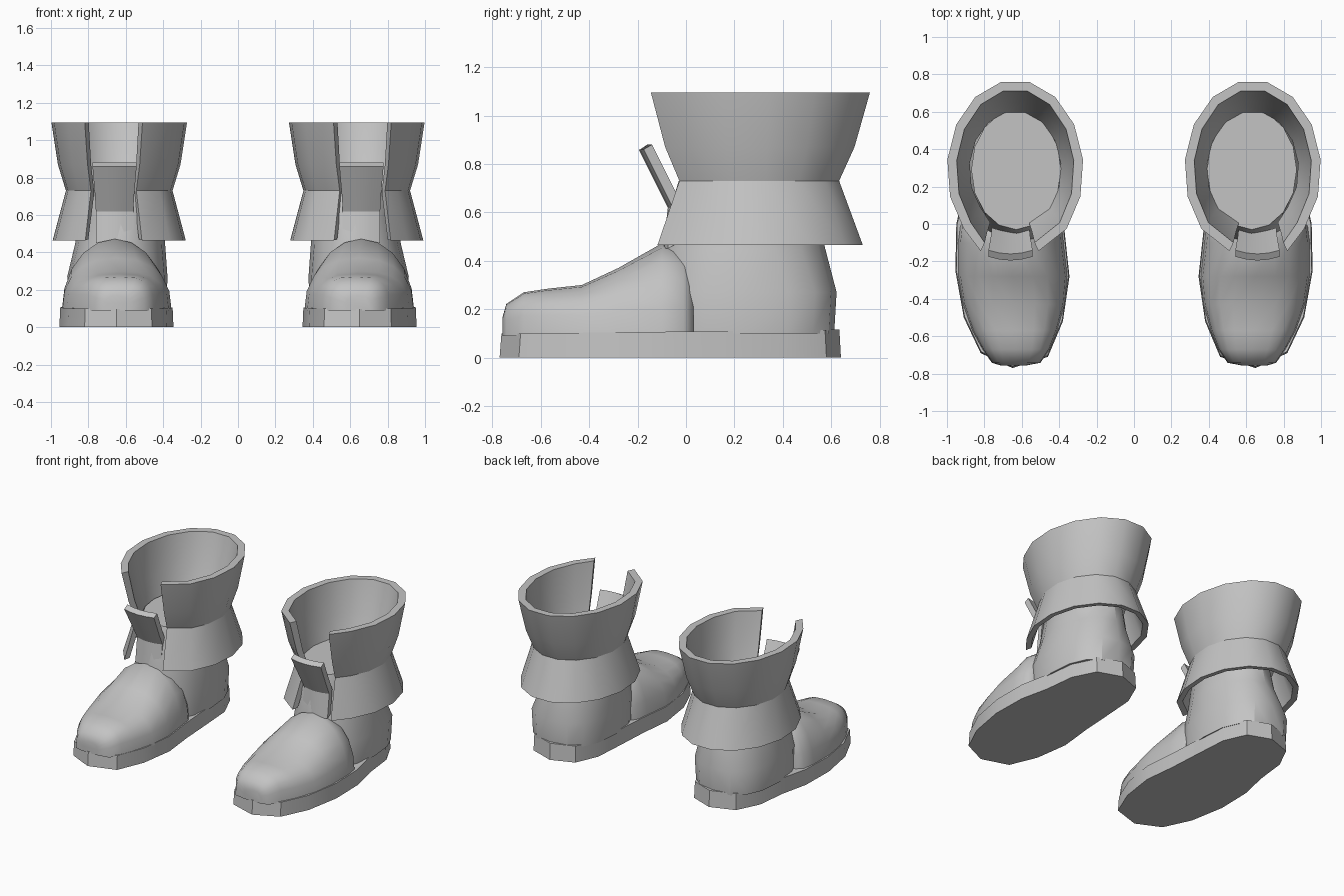
import bpy, bmesh
from math import sin, cos, pi, radians, copysign

cube = bpy.data.objects.get("Cube")
if cube:
    bpy.data.objects.remove(cube)

grey = bpy.data.materials.new("plain_grey")
grey.use_nodes = True
grey.diffuse_color = (0.55, 0.55, 0.55, 1)
grey.node_tree.nodes["Principled BSDF"].inputs["Base Color"].default_value = (0.55, 0.55, 0.55, 1)


def spow(v, p):
    return copysign(abs(v) ** p, v)


def loft(name, side, rings, closed=True, caps=True, wrap=False, angle=30):
    """Skin a list of equal rings; side mirrors the part across x."""
    bm = bmesh.new()
    rows = [[bm.verts.new((side * x, y, z)) for x, y, z in r] for r in rings]
    n = len(rows[0])
    pairs = list(zip(rows, rows[1:]))
    if wrap:
        pairs.append((rows[-1], rows[0]))
    for a, b in pairs:
        for i in range(n if closed else n - 1):
            j = (i + 1) % n
            bm.faces.new((a[i], a[j], b[j], b[i]))
    if caps:
        bm.faces.new(rows[0])
        bm.faces.new(rows[-1])
    bmesh.ops.recalc_face_normals(bm, faces=bm.faces)
    mesh = bpy.data.meshes.new(name)
    bm.to_mesh(mesh)
    bm.free()
    mesh.materials.append(grey)
    obj = bpy.data.objects.new(name, mesh)
    bpy.context.collection.objects.link(obj)
    bpy.ops.object.select_all(action='DESELECT')
    obj.select_set(True)
    bpy.context.view_layer.objects.active = obj
    bpy.ops.object.shade_smooth_by_angle(angle=radians(angle))
    return obj


def oval(cx, rx, front, back, z, power=1.0, n=16):
    cy, ry = (front + back) / 2, (back - front) / 2
    return [(cx + rx * spow(sin(2 * pi * i / n), power),
             cy - ry * spow(cos(2 * pi * i / n), power), z) for i in range(n)]


# Sole outline, toe first, going round the outer side
SOLE = [(.65, -.77), (.82, -.69), (.91, -.5), (.955, -.25), (.95, 0), (.905, .2),
        (.88, .42), (.8, .58), (.63, .64), (.47, .58), (.4, .42), (.385, .2),
        (.37, -.05), (.345, -.28), (.38, -.52), (.46, -.71)]

# Foot sections: y, inner x, outer x, top z, roundness
FOOT = [(-.757, .58, .71, .17, .6), (-.742, .5, .76, .222, .6), (-.67, .45, .81, .27, .65),
        (-.57, .41, .865, .285, .7), (-.43, .37, .915, .3, .75), (-.28, .355, .94, .37, .85),
        (-.1, .375, .942, .472, 1), (-.01, .385, .93, .44, .9), (.03, .41, .89, .4, .9)]

# Ankle rings: centre x, half width, front y, back y, z, roundness
ANKLE = [(.645, .262, -.12, .612, .1, .8), (.645, .268, -.12, .622, .27, .8),
         (.63, .24, -.1, .575, .45, 1), (.625, .222, -.07, .545, .6, 1),
         (.63, .24, -.03, .61, .73, 1)]

# Cuff loop: half width, half depth, z (outside down, then inside up)
CUFF = [(.365, .48, 1.095), (.33, .415, .87), (.287, .35, .73), (.358, .45, .465),
        (.32, .41, .47), (.245, .31, .72), (.285, .37, .87), (.315, .43, 1.095)]

# Tongue rows: half width, y, z
TONGUE = [(.1, -.075, .45), (.1, -.055, .62), (.105, -.1, .71), (.118, -.175, .86)]

for side, word in ((1, "left"), (-1, "right")):
    # Sole, a little thicker at the heel
    loft(word + "_sole", side, [
        [(x, y, 0) for x, y in SOLE],
        [(.65 + (x - .65) * .985, y * .99, .108 + y * .012) for x, y in SOLE]])

    # Foot, arched sections from toe to instep
    arches = []
    for y, x0, x1, top, power in FOOT:
        mid, half = (x0 + x1) / 2, (x1 - x0) / 2
        arches.append([(mid - half * spow(cos(pi * i / 10), power), y,
                        .09 + (top - .09) * sin(pi * i / 10) ** power if 0 < i < 10 else .09)
                       for i in range(11)])
    loft(word + "_foot", side, arches, angle=50)

    # Heel and ankle, closed on top
    loft(word + "_ankle", side, [oval(*r) for r in ANKLE])

    # Flared two-tier cuff, split at the front
    gap, steps = radians(25), 13
    arcs = []
    for i in range(steps + 1):
        a = gap + (2 * pi - 2 * gap) * i / steps
        arcs.append([(.635 + .03 * (cos(a) > .8) + rx * sin(a), .29 - ry * cos(a), z)
                     for rx, ry, z in CUFF])
    loft(word + "_cuff", side, arcs)

    # Tongue leaning out through the split, bowed slightly forward
    bands = []
    for half, y, z in TONGUE:
        front = [(.66 + half * t, y - .02 * (1 - t * t), z) for t in (-1, -.5, 0, .5, 1)]
        back = [(x, yy + .035, z + .02) for x, yy, z in reversed(front)]
        bands.append(front + back)
    loft(word + "_tongue", side, bands)
